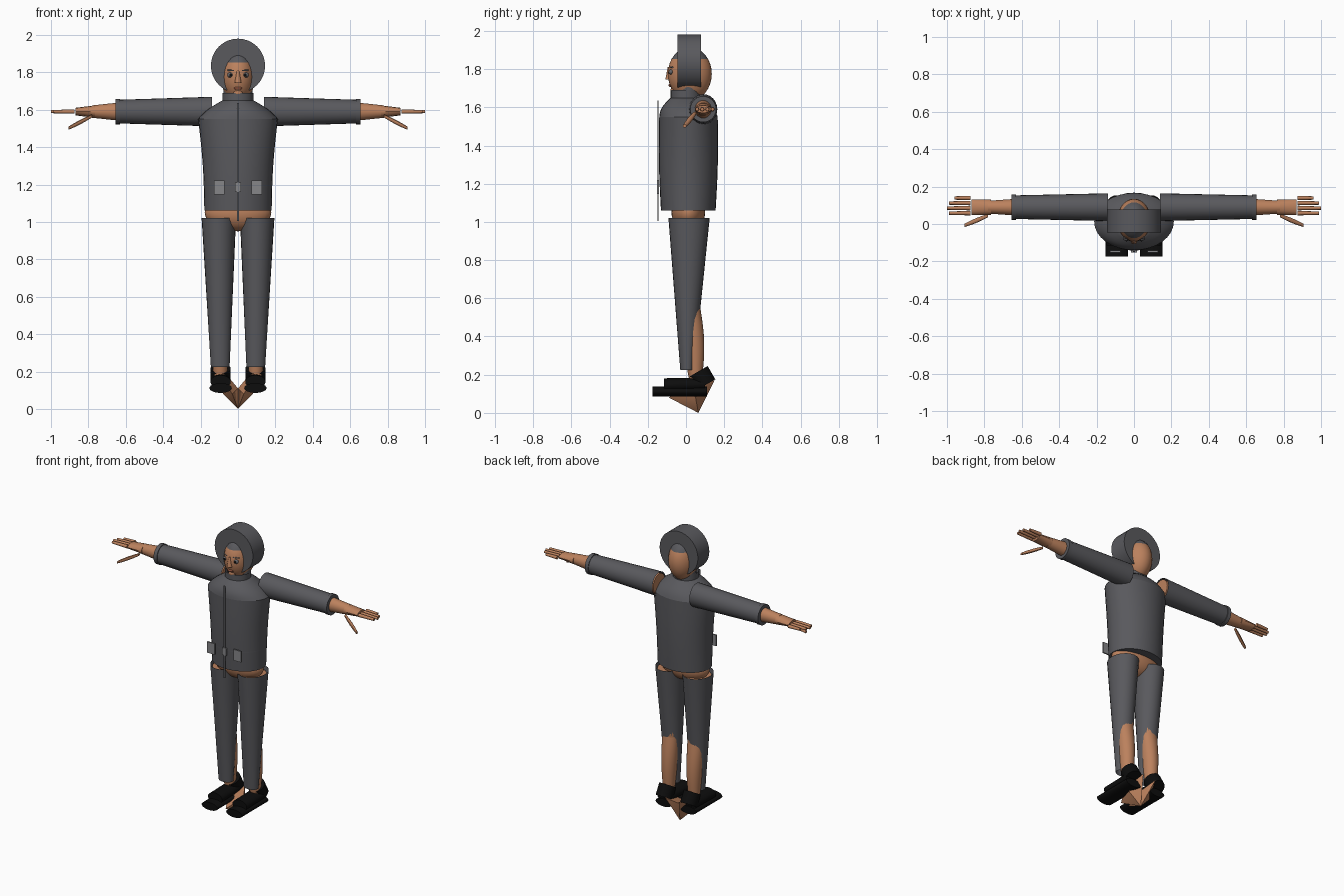
import bpy, bmesh, math
from mathutils import Matrix, Vector

cube = bpy.data.objects.get("Cube")
if cube:
    bpy.data.objects.remove(cube, do_unlink=True)


def material(name, *rgb):
    mat = bpy.data.materials.new(name)
    mat.use_nodes = True
    mat.diffuse_color = (*rgb, 1)
    mat.node_tree.nodes["Principled BSDF"].inputs["Base Color"].default_value = (*rgb, 1)
    return mat


CLOTH = material("charcoal cloth", .1, .1, .11)
SKIN = material("warm skin", .5, .22, .11)
BLACK = material("black leather", .004, .004, .004)
METAL = material("light grey trim", .24, .24, .25)
EYE = material("eye grey", .13, .13, .14)
LIP = material("lip brown", .28, .09, .05)


def finish(name, bm, mat, mirror=False, smooth=True):
    """Turn a bmesh into an object, optionally mirrored across the body."""
    bmesh.ops.recalc_face_normals(bm, faces=bm.faces[:])
    mesh = bpy.data.meshes.new(name)
    bm.to_mesh(mesh)
    bm.free()
    mesh.materials.append(mat)
    part = bpy.data.objects.new(name, mesh)
    bpy.context.collection.objects.link(part)
    if smooth:
        bpy.ops.object.select_all(action='DESELECT')
        part.select_set(True)
        bpy.context.view_layer.objects.active = part
        bpy.ops.object.shade_smooth_by_angle(angle=math.radians(40))
    if mirror:
        part.modifiers.new("other side", 'MIRROR').use_mirror_merge = False
    return part


def tube(name, mat, start, end, radii, end_radii=None, bulge=(0, 0), caps=True,
         mirror=False, sides=24, steps=8):
    """Tapered elliptical tube; its rings stay square to the main axis."""
    start, end = Vector(start), Vector(end)
    radii, end_radii, bulge = Vector(radii), Vector(end_radii or radii), Vector(bulge)
    span = end - start
    axis = max(range(3), key=lambda k: abs(span[k]))
    across, up = [k for k in range(3) if k != axis]
    bm = bmesh.new()
    rings = []
    for step in range(steps + 1):
        t = step / steps
        centre = start.lerp(end, t)
        radius = radii.lerp(end_radii, t) + bulge * math.sin(math.pi * t)
        ring = []
        for i in range(sides):
            angle = math.tau * i / sides
            point = centre.copy()
            point[across] += radius.x * math.cos(angle)
            point[up] += radius.y * math.sin(angle)
            ring.append(bm.verts.new(point))
        rings.append(ring)
    for low, high in zip(rings, rings[1:]):
        for i in range(sides):
            j = (i + 1) % sides
            bm.faces.new((low[i], low[j], high[j], high[i]))
    if caps:
        bm.faces.new(rings[0])
        bm.faces.new(rings[-1])
    return finish(name, bm, mat, mirror)


def placed(centre, size):
    return Matrix.Translation(centre) @ Matrix.Diagonal((*size, 1))


def box(name, mat, centre, size, mirror=False):
    bm = bmesh.new()
    bmesh.ops.create_cube(bm, size=1, matrix=placed(centre, size))
    return finish(name, bm, mat, mirror, smooth=False)


def ball(name, mat, centre, radii, mirror=False):
    bm = bmesh.new()
    bmesh.ops.create_uvsphere(bm, u_segments=32, v_segments=16, radius=1,
                              matrix=placed(centre, radii))
    return finish(name, bm, mat, mirror)


# Landmarks shared by neighbouring parts
ARM_Y, ARM_Z = .09, 1.59
LEG_X, SHOE_X = .095, .093
HEM, CHEST, NECK = 1.06, 1.55, 1.65
FRONT = -.147
chest_centre, chest_radii = (0, .013, CHEST), (.213, .153)
neck_radii = (.083, .08)

# Jacket: body, sloping shoulders, waistband and collar
tube("jacket_body", CLOTH, (0, .012, HEM), chest_centre, (.18, .143), chest_radii,
     bulge=(-.008, .006), sides=32)
tube("jacket_shoulders", CLOTH, chest_centre, (0, 0, NECK), chest_radii, neck_radii,
     bulge=(.015, .015), sides=32)
tube("waistband", CLOTH, (0, .012, 1.19), (0, .012, 1.22), (.183, .15), sides=32, steps=1)
tube("collar", CLOTH, (0, 0, NECK - .02), (0, 0, NECK + .04), neck_radii, caps=False)

# Flat trim hanging before the jacket
box("zip", EYE, (0, FRONT, 1.32), (.012, .006, .63))
box("buckle", METAL, (0, FRONT, 1.185), (.032, .009, .05))
box("pocket_plates", METAL, (.1, FRONT, 1.183), (.058, .009, .075), mirror=True)

# Hood: thick upright disc on a neck column
tube("hood_disc", CLOTH, (0, -.045, 1.835), (0, .078, 1.835), (.145, .145), sides=32, steps=1)
tube("hood_neck", CLOTH, (0, .015, NECK), (0, .015, 1.72), (.078, .06), steps=1)

# Head, with the crown covered by cloth
head = ball("head", SKIN, (0, .02, 1.775), (.09, .115, .14))
head.data.materials.append(CLOTH)
for face in head.data.polygons:
    face.material_index = int(face.center.z > 1.853)

# Face
ball("eyes", EYE, (.04, -.078, 1.785), (.018, .012, .014), mirror=True)
ball("pupils", BLACK, (.04, -.088, 1.785), (.007, .005, .008), mirror=True)
tube("eyebrows", EYE, (.022, -.084, 1.81), (.057, -.07, 1.81), (.004, .004), mirror=True, steps=1)
tube("nose", SKIN, (0, -.09, 1.745), (0, -.09, 1.81), (.018, .018), (.006, .006))
ball("mouth", LIP, (0, -.083, 1.715), (.022, .009, .008))
ball("chin", SKIN, (0, -.065, 1.69), (.025, .016, .018))

# Arms inside open sleeves
shoulder, wrist = (.14, ARM_Y, ARM_Z), (.64, ARM_Y, ARM_Z)
tube("upper_arms", SKIN, shoulder, wrist, (.064, .068), (.056, .056), mirror=True)
tube("sleeves", CLOTH, shoulder, wrist, (.074, .079), (.063, .063), caps=False, mirror=True)
tube("cuffs", CLOTH, (.63, ARM_Y, ARM_Z), (.655, ARM_Y, ARM_Z), (.068, .068),
     mirror=True, steps=1)
tube("forearms", SKIN, wrist, (.78, ARM_Y, ARM_Z), (.044, .048), (.034, .033), mirror=True)

# Hands
tube("palms", SKIN, (.765, ARM_Y, ARM_Z), (.87, ARM_Y, ARM_Z), (.042, .033), (.042, .02),
     mirror=True, sides=12)
for i in range(4):
    # The second finger is longest and the little finger shortest
    y, tip = .058 + i * .027, 1 - .01 * (i - 1) ** 2
    tube("finger", SKIN, (.875, y, ARM_Z), (tip, y, ARM_Z), (.012, .012), (.009, .009),
         mirror=True, sides=10, steps=2)
tube("thumbs", SKIN, (.78, .045, 1.567), (.905, -.007, 1.502), (.009, .009),
     bulge=(.004, .004), mirror=True, sides=10, steps=4)

# Hips and legs, with the calves swelling out behind the trousers
ball("hips", SKIN, (0, .012, 1.05), (.178, .088, .1))
knee, knee_radii = (LEG_X, .03, .55), (.055, .045)
tube("thighs", SKIN, (.1, .016, 1), knee, (.085, .09), knee_radii, mirror=True)
tube("calves", SKIN, knee, (LEG_X, .05, .18), knee_radii, (.036, .034),
     bulge=(.005, .016), mirror=True)
tube("trouser_legs", CLOTH, (.1025, .016, 1.02), (LEG_X, .006, .225), (.092, .108), (.05, .036),
     caps=False, mirror=True)

# Bare feet, turned inward and down below the shoes
ankle, heel, toe = (.1, .06, .18), (.05, .15, .17), (.03, -.09, .08)
sole, instep, outer = (0, .065, 0), (0, .06, .11), (.08, .05, .08)
bm = bmesh.new()
for corner in (ankle, heel, toe, sole, instep, outer):
    bm.verts.new(corner)
bmesh.ops.convex_hull(bm, input=bm.verts[:])
finish("feet", bm, SKIN, mirror=True)

# Shoes: soles, uppers and tilted ankle straps
tube("shoe_soles", BLACK, (SHOE_X, -.175, .112), (SHOE_X, .11, .112), (.06, .026),
     mirror=True, steps=1)
tube("shoe_uppers", BLACK, (SHOE_X, -.115, .145), (SHOE_X, .1, .15), (.054, .036),
     mirror=True)
straps = tube("ankle_straps", BLACK, (SHOE_X, 0, -.04), (SHOE_X, 0, .04), (.054, .057),
              mirror=True, steps=1)
straps.location = (0, .084, .182)
straps.rotation_euler.x = math.radians(30)
